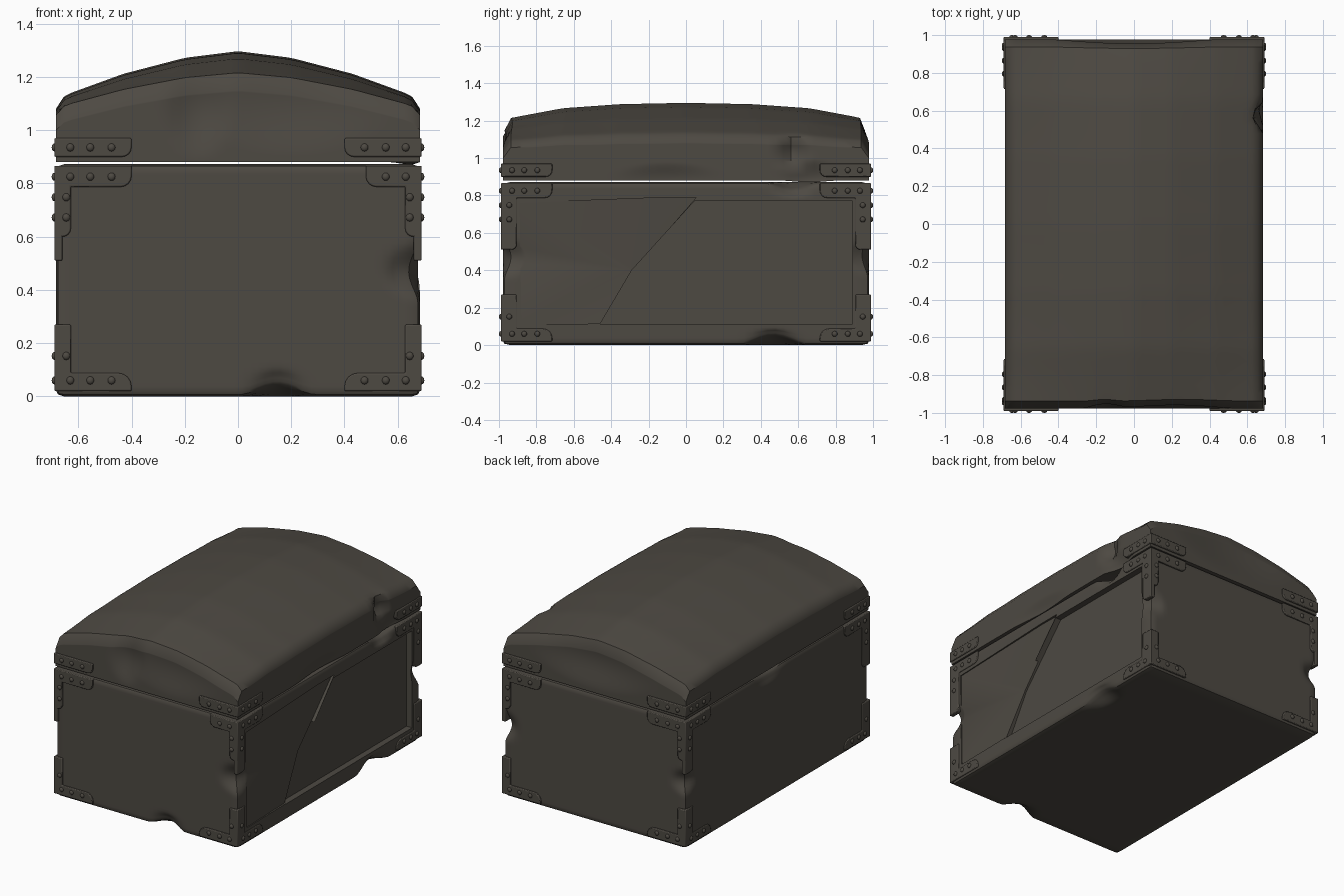
import bpy, bmesh, math
from mathutils import Vector

if "Cube" in bpy.data.objects:
    bpy.data.objects.remove(bpy.data.objects["Cube"])

HX, HY, TOP = 0.683, 0.978, 0.872   # body half width, half length, height


def material(name, rgb):
    m = bpy.data.materials.new(name)
    m.diffuse_color = (*rgb, 1)
    m.use_nodes = True
    m.node_tree.nodes["Principled BSDF"].inputs["Base Color"].default_value = m.diffuse_color
    return m


DARK = material("dark brown", (0.075, 0.067, 0.055))


def finish(bm, name, angle=35):
    bmesh.ops.recalc_face_normals(bm, faces=bm.faces)
    me = bpy.data.meshes.new(name)
    bm.to_mesh(me)
    bm.free()
    me.materials.append(DARK)
    ob = bpy.data.objects.new(name, me)
    bpy.context.scene.collection.objects.link(ob)
    smooth(me, angle)
    return ob


def smooth(me, angle):
    for p in me.polygons:
        p.use_smooth = True
    me.set_sharp_from_angle(angle=math.radians(angle))


def grid_cube(cuts=46):
    bm = bmesh.new()
    bmesh.ops.create_cube(bm, size=2)
    bmesh.ops.subdivide_edges(bm, edges=bm.edges[:], cuts=cuts, use_grid_fill=True)
    return bm


def dent(bm, centre, radii, push):
    c, push = Vector(centre), Vector(push)
    for v in bm.verts:
        d = sum(((v.co[i] - c[i]) / radii[i]) ** 2 for i in range(3))
        if d < 1:
            v.co += push * (1 - d) ** 2


def interp(table, t):
    for (a, fa), (b, fb) in zip(table, table[1:]):
        if t <= b:
            return fa + (fb - fa) * (t - a) / (b - a)
    return table[-1][1]


def cutter(outline, apex):
    """Solid that cuts a recess into the right side; outline is (y, z, depth)."""
    bm = bmesh.new()
    inner = [bm.verts.new((HX - d, y, z)) for y, z, d in outline]
    outer = [bm.verts.new((HX + 0.1, y, z)) for y, z, d in outline]
    n = len(outline)
    bm.faces.new(outer)
    for i in range(n):
        j = (i + 1) % n
        bm.faces.new((inner[i], inner[j], outer[j], outer[i]))
        if apex not in (i, j):
            bm.faces.new((inner[apex], inner[i], inner[j]))
    ob = finish(bm, "panel_cutter")
    ob.hide_render = True
    return ob


# ---- chest body with softened edges and dents
bm = grid_cube()
R = 0.025
half = Vector((HX, HY, TOP / 2))
for v in bm.verts:
    p = Vector([v.co[i] * half[i] for i in range(3)])
    q = Vector([max(-half[i] + R, min(half[i] - R, p[i])) for i in range(3)])
    d = p - q
    v.co = q + d.normalized() * R + Vector((0, 0, TOP / 2))
for c, r, push in [
    ((HX, -HY, 0.47), (0.15, 0.15, 0.12), (-0.035, 0.035, 0)),
    ((HX, HY, 0.48), (0.12, 0.12, 0.12), (-0.03, -0.03, 0)),
    ((-HX, HY, 0.45), (0.12, 0.12, 0.10), (0.03, -0.03, 0)),
    ((0.15, -HY, 0), (0.14, 0.12, 0.12), (0, 0.025, 0.04)),
    ((HX, 0.47, 0), (0.12, 0.18, 0.1), (-0.02, 0, 0.05)),
    ((HX, 0.57, 0.87), (0.12, 0.15, 0.09), (-0.03, 0, -0.035)),
    ((-HX, 0.1, 0.87), (0.1, 0.2, 0.1), (0.02, 0, -0.02)),
]:
    dent(bm, c, r, push)
body = finish(bm, "chest_body")

# ---- broken right side panel: shallow faceted piece, then deeper piece
cutters = [
    cutter([(-0.285, 0.40, 0.03), (-0.455, 0.115, 0.012), (-0.88, 0.11, 0.006),
            (-0.89, 0.76, 0.006), (-0.10, 0.79, 0.012), (0.055, 0.79, 0.015)], 0),
    cutter([(-0.29, 0.40, 0.042), (-0.46, 0.112, 0.042), (0.89, 0.112, 0.042),
            (0.89, 0.77, 0.042), (0.045, 0.77, 0.042)], 0),
]
for c in cutters:
    mod = body.modifiers.new("recess", 'BOOLEAN')
    mod.operation, mod.solver, mod.object = 'DIFFERENCE', 'EXACT', c
dg = bpy.context.evaluated_depsgraph_get()
body_mesh = bpy.data.meshes.new_from_object(body.evaluated_get(dg))
body.modifiers.clear()
body.data = body_mesh
smooth(body_mesh, 30)
for c in cutters:
    bpy.data.objects.remove(c)

# ---- domed lid
CROWN = [(0, 1.297), (0.35, 1.29), (0.66, 1.268), (0.94, 1.215), (HY, 1.15)]
DROP = [(0, 0), (0.2, 0.025), (0.43, 0.085), (0.65, 0.165), (HX, 0.215)]
bm = grid_cube()
for v in bm.verts:
    x, y = v.co.x * HX, v.co.y * HY
    k = 1 - 0.3 * abs(v.co.y) ** 3
    z = interp(CROWN, abs(y)) - k * interp(DROP, abs(x))
    v.co = (x, y, 0.88 + (z - 0.88) * (v.co.z + 1) / 2)
for c, r, push in [
    ((HX, 0.57, 1.04), (0.14, 0.09, 0.13), (-0.06, 0, 0)),
    ((HX, 0.66, 0.90), (0.12, 0.16, 0.10), (-0.03, 0, -0.01)),
    ((-0.15, -HY, 1.08), (0.14, 0.12, 0.2), (0, 0.03, 0)),
    ((0.0, HY, 1.1), (0.5, 0.1, 0.2), (0, -0.025, 0)),
    ((0.2, -HY, 1.1), (0.4, 0.1, 0.2), (0, 0.02, 0)),
    ((HX, -0.1, 0.88), (0.1, 0.3, 0.1), (-0.02, 0, 0)),
]:
    dent(bm, c, r, push)
finish(bm, "chest_lid", 40)


# ---- corner plates and rivets
def arc(cx, cz, r, a0, a1, n=4):
    return [(cx + r * math.cos(math.radians(a0 + (a1 - a0) * i / n)),
             cz + r * math.sin(math.radians(a0 + (a1 - a0) * i / n))) for i in range(n + 1)]


def place(front, sx, sy, u, z, out):
    """u: distance from the corner edge, out: height above the plate surface."""
    if front:
        return Vector((sx * (0.69 - u), sy * (0.99 + out), z))
    return Vector((sx * (0.69 + out), sy * (0.99 - u), z))


def outline(tier, front, length):
    w = 0.062 if front else 0.085
    if tier == "lid":
        return [(0, 0.9), *arc(length - 0.035, 0.935, 0.035, -90, 0), (length, 0.97), (0, 0.97)]
    if tier == "top":
        low = 0.60 if front else 0.51
        return [(0, low), *arc(w - 0.03, low + 0.03, 0.03, -90, 0), (w, 0.787),
                *arc(length - 0.04, 0.827, 0.04, -90, 0), (length, 0.866), (0, 0.866)]
    return [(0, 0.02), (length, 0.02), *arc(length - 0.05, 0.038, 0.05, 0, 90),
            (w, 0.088), (w, 0.27), (0, 0.27)]


def rivet_spots(tier, front, length):
    us = [u for u in ((0.06, 0.135, 0.215) if front else (0.06, 0.125, 0.195))
          if u < length - 0.03]
    z = {"lid": 0.935, "top": 0.825, "bottom": 0.06}[tier]
    spots = [(u, z) for u in us]
    edge = 0.045
    if tier == "top":
        spots += [(edge, 0.748), (edge, 0.672)]
    if tier == "bottom":
        spots += [(edge, 0.152)]
    return spots


for tier in ("lid", "top", "bottom"):
    plates, rivets = bmesh.new(), bmesh.new()
    for sx in (-1, 1):
        for sy in (-1, 1):
            for front in (True, False):
                length = 0.29 if front else 0.275
                if tier == "top" and front and sx == 1 and sy == -1:
                    length = 0.21      # snapped-off plate
                pts = outline(tier, front, length)
                back = [plates.verts.new(place(front, sx, sy, u, z, -0.03)) for u, z in pts]
                face = [plates.verts.new(place(front, sx, sy, u, z, 0)) for u, z in pts]
                plates.faces.new(back)
                plates.faces.new(face)
                for i in range(len(pts)):
                    j = (i + 1) % len(pts)
                    plates.faces.new((back[i], back[j], face[j], face[i]))
                for u, z in rivet_spots(tier, front, length):
                    ball = bmesh.ops.create_uvsphere(rivets, u_segments=10, v_segments=6, radius=0.015)
                    pos = place(front, sx, sy, u, z, 0)
                    flat = Vector((1, 0.7, 1)) if front else Vector((0.7, 1, 1))
                    for v in ball["verts"]:
                        v.co = v.co * flat + pos
    ob = finish(plates, tier + "_corner_plates", 30)
    bev = ob.modifiers.new("soft_edge", 'BEVEL')
    bev.width, bev.segments, bev.limit_method = 0.005, 2, 'ANGLE'
    finish(rivets, tier + "_rivets", 60)
